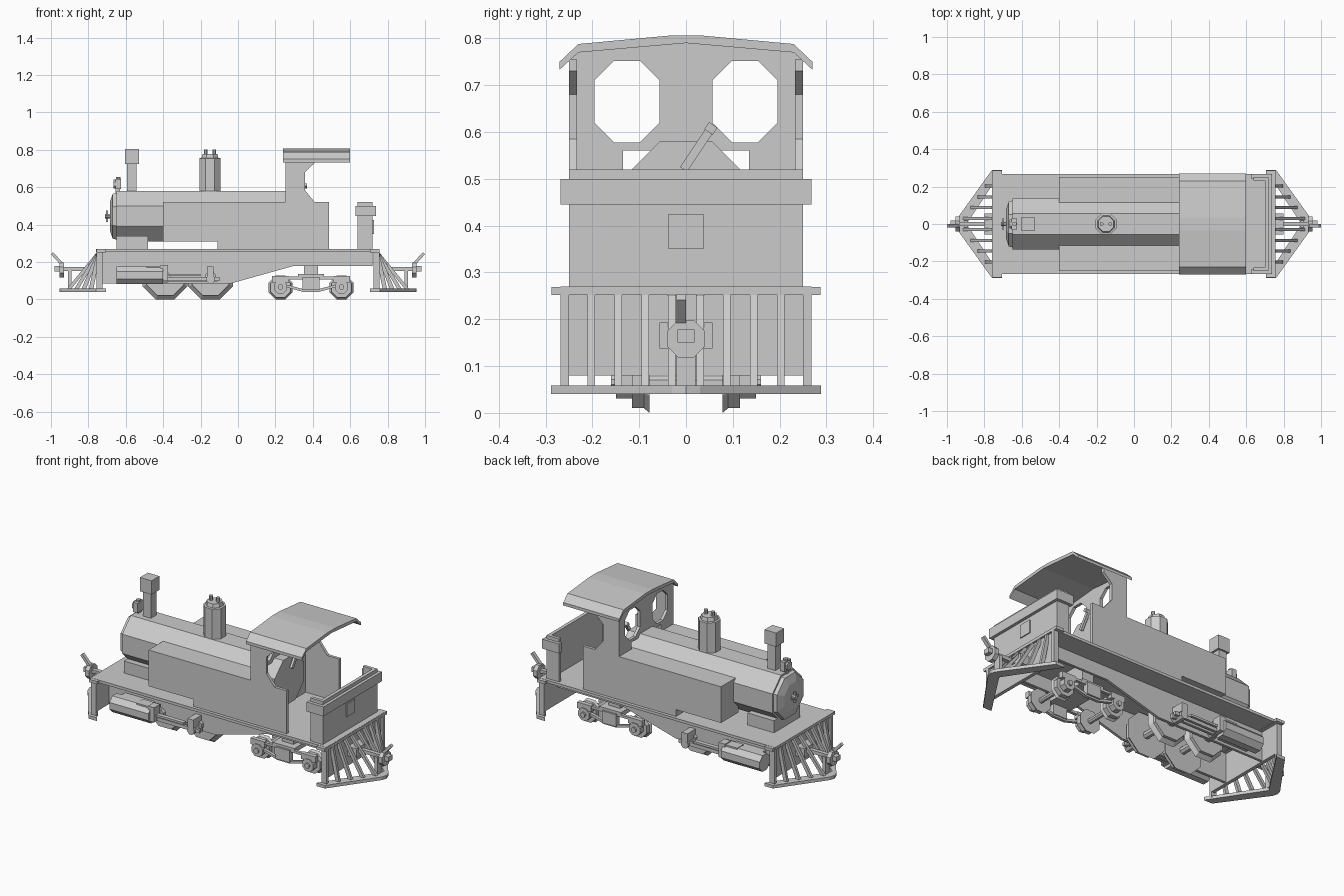
import bpy, bmesh, math
from mathutils import Vector

if "Cube" in bpy.data.objects:
    bpy.data.objects.remove(bpy.data.objects["Cube"])

grey = bpy.data.materials.new("plain grey")
grey.diffuse_color = (0.6, 0.6, 0.6, 1)
grey.use_nodes = True
grey.node_tree.nodes["Principled BSDF"].inputs["Base Color"].default_value = grey.diffuse_color


def place(axis, a, u, v):
    """Point from a distance along an axis plus the two other coordinates in order."""
    return {'x': (a, u, v), 'y': (u, a, v), 'z': (u, v, a)}[axis]


def finish(name, bm):
    bmesh.ops.recalc_face_normals(bm, faces=bm.faces)
    me = bpy.data.meshes.new(name)
    bm.to_mesh(me)
    bm.free()
    me.materials.append(grey)
    ob = bpy.data.objects.new(name, me)
    bpy.context.collection.objects.link(ob)
    return ob


def prism(name, axis, a, b, pts):
    """Flat outline extruded from a to b along an axis."""
    bm = bmesh.new()
    lo = [bm.verts.new(place(axis, a, *p)) for p in pts]
    hi = [bm.verts.new(place(axis, b, *p)) for p in pts]
    bm.faces.new(lo)
    bm.faces.new(hi)
    for i in range(len(pts)):
        j = (i + 1) % len(pts)
        bm.faces.new((lo[i], lo[j], hi[j], hi[i]))
    return finish(name, bm)


def box(name, x0, x1, y0, y1, z0, z1):
    return prism(name, 'z', z0, z1, [(x0, y0), (x1, y0), (x1, y1), (x0, y1)])


def turned(name, axis, c, rings, n=8):
    """Eight-sided turned part; rings are (distance, flat-to-centre radius)."""
    bm = bmesh.new()
    loops = []
    for a, r in rings:
        r /= math.cos(math.pi / n)
        loops.append([bm.verts.new(place(axis, a, c[0] + r * math.cos((k + .5) * math.tau / n),
                                         c[1] + r * math.sin((k + .5) * math.tau / n))) for k in range(n)])
    bm.faces.new(loops[0])
    bm.faces.new(loops[-1])
    for p, q in zip(loops, loops[1:]):
        for k in range(n):
            j = (k + 1) % n
            bm.faces.new((p[k], p[j], q[j], q[k]))
    return finish(name, bm)


def bar(name, axis, a, b, p, q, w):
    """Slanted bar from p to q, extruded along an axis."""
    p, q = Vector(p), Vector(q)
    d = (q - p).normalized() * w / 2
    o = Vector((-d.y, d.x))
    return prism(name, axis, a, b, [p + o, q + o, q - o, p - o])


# Deck
box("deck", -.76, .755, -.268, .268, .254, .27)

# Boiler, saddle, smokebox door
turned("boiler", 'x', (0, .445), [(-.65, .135), (.33, .135)])
box("boiler_saddle", -.65, -.48, -.12, .12, .27, .34)
turned("smokebox_door", 'x', (0, .445), [(-.65, .125), (-.67, .12), (-.685, .075)])
turned("door_spindle", 'x', (0, .445), [(-.685, .012), (-.71, .012)])
box("door_handle_upright", -.705, -.695, -.006, .006, .415, .475)
box("door_handle_cross", -.705, -.695, -.03, .03, .439, .451)

# Headlamp, chimney, dome
box("lamp_bracket", -.655, -.63, -.012, .012, .57, .6)
box("lamp_body", -.655, -.625, -.03, .03, .59, .645)
turned("lamp_lens", 'x', (0, .617), [(-.665, .024), (-.65, .024)])
turned("lamp_vent", 'z', (-.64, 0), [(.645, .012), (.655, .012)])
box("chimney", -.593, -.542, -.026, .026, .56, .73)
box("chimney_cap", -.605, -.53, -.036, .036, .725, .805)
turned("dome", 'z', (-.15, 0), [(.56, .056), (.755, .056), (.757, .045), (.778, .04)])
for s in (-1, 1):
    turned("whistle", 'z', (-.15 + s * .023, 0), [(.77, .01), (.803, .01)])

# Parts repeated on both sides
for s in (-1, 1):
    # water tank, stepped underneath at the front
    prism("side_tank", 'y', s * .09, s * .25,
          [(-.4, .31), (-.11, .31), (-.11, .27), (.26, .27), (.26, .52), (-.4, .52)])
    prism("cab_side", 'y', s * .233, s * .25,
          [(.255, .27), (.487, .27), (.487, .52), (.41, .52), (.357, .585),
           (.357, .68), (.41, .73), (.41, .755), (.255, .755)])
    prism("frame_plate", 'y', s * .135, s * .15,
          [(-.725, .085), (-.04, .085), (.3, .18), (.72, .18), (.72, .254), (-.725, .254)])
    # cylinder and motion
    turned("steam_cylinder", 'x', (s * .205, .13), [(-.65, .047), (-.4, .047)])
    box("cylinder_mount", -.62, -.43, s * .15, s * .2, .1, .175)
    box("valve_chest", -.49, -.38, s * .17, s * .23, .165, .18)
    box("slide_bar", -.42, -.2, s * .19, s * .215, .125, .137)
    box("crosshead", -.415, -.375, s * .18, s * .235, .1, .185)
    box("coupling_rod", -.43, -.11, s * .17, s * .185, .095, .12)
    box("connecting_rod", -.4, -.1, s * .195, s * .21, .1, .12)
    box("motion_bracket", -.167, -.13, s * .15, s * .225, .125, .175)
    turned("crank_boss", 'y', (-.147, .108), [(s * .15, .022), (s * .225, .022)])
    # wheels, inner flange tapering to the tread
    for x in (-.39, -.147):
        turned("driving_wheel", 'y', (x, .12), [(s * .078, .12), (s * .098, .1), (s * .115, .1)])
        turned("wheel_hub", 'y', (x, .12), [(s * .115, .03), (s * .17, .03)])
    for x in (.227, .553):
        turned("bogie_wheel", 'y', (x, .064), [(s * .078, .064), (s * .09, .054), (s * .115, .054)])
        turned("axle_box", 'y', (x, .066), [(s * .115, .035), (s * .15, .035)])
        turned("axle_cap", 'y', (x, .066), [(s * .15, .014), (s * .16, .014)])
        box("axle_box_top", x - .045, x + .045, s * .12, s * .145, .09, .125)
    # bogie side frame
    box("bogie_top_bar", .2, .58, s * .123, s * .14, .108, .122)
    prism("bogie_lower_bar", 'y', s * .123, s * .14,
          [(.24, .085), (.35, .055), (.43, .055), (.54, .085), (.54, .07), (.43, .04), (.35, .04), (.24, .07)])
    box("bogie_spring", .345, .435, s * .118, s * .15, .05, .12)

# Axles and bogie bolster
for x, z, r in ((-.39, .12, .02), (-.147, .12, .02), (.227, .064, .014), (.553, .064, .014)):
    turned("axle", 'y', (x, z), [(-.1, r), (.1, r)])
box("bogie_bolster", .32, .46, -.14, .14, .11, .135)
box("bogie_pivot", .353, .427, -.1, .1, .13, .255)

# Cab front wall with a gap over the boiler and two cut octagonal windows
wall = prism("cab_front", 'x', .255, .272,
             [(-.25, .27), (-.135, .27), (-.135, .56), (.135, .56), (.135, .27), (.25, .27),
              (.25, .755), (.23, .775), (0, .795), (-.23, .775), (-.25, .755)])
for s in (-1, 1):
    y0, y1, z0, z1, c = .057, .195, .578, .752, .041
    cut = prism("window_cutter", 'x', .2, .32,
                [(s * y, z) for y, z in ((y0 + c, z0), (y1 - c, z0), (y1, z0 + c), (y1, z1 - c),
                                         (y1 - c, z1), (y0 + c, z1), (y0, z1 - c), (y0, z0 + c))])
    cut.hide_render = True
    mod = wall.modifiers.new("window", 'BOOLEAN')
    mod.operation = 'DIFFERENCE'
    mod.object = cut
    bpy.context.view_layer.objects.active = wall
    bpy.ops.object.modifier_apply(modifier=mod.name)
    bpy.data.objects.remove(cut)

# Roof and regulator lever
prism("cab_roof", 'x', .24, .6,
      [(-.27, .75), (-.23, .788), (-.035, .806), (.035, .806), (.23, .788), (.27, .75),
       (.27, .733), (.23, .77), (0, .79), (-.23, .77), (-.27, .733)])
bar("regulator_lever", 'x', .34, .355, (-.005, .52), (.058, .615), .018)
bar("regulator_grip", 'x', .335, .37, (.048, .6), (.058, .615), .022)

# Rear bunker: wall with short returns, wrapped by a raised band
prism("rear_bunker", 'z', .27, .52,
      [(.64, -.25), (.72, -.25), (.72, .25), (.64, .25), (.64, .232), (.7, .232), (.7, -.232), (.64, -.232)])
prism("bunker_band", 'z', .445, .5,
      [(.628, -.268), (.737, -.268), (.737, .268), (.628, .268),
       (.628, .24), (.71, .24), (.71, -.24), (.628, -.24)])
box("bunker_hatch", .718, .726, -.037, .037, .35, .425)

# Both ends: beam, slatted guard and coupler
for e in (-1, 1):
    box("end_beam", e * .705, e * .757, -.287, .287, .252, .269)
    box("end_plate", e * .725, e * .745, -.25, .25, .08, .254)
    for s in (-1, 1):
        box("end_post", e * .725, e * .757, s * .25, s * .268, .05, .254)
        prism("guard_base", 'z', .04, .058,
              [(e * .955, 0), (e * .945, s * .03), (e * .76, s * .288), (e * .705, s * .288), (e * .895, 0)])
        for k in range(5):
            y = .03 + k * .0575
            x = .925 - y / .29 * .2
            prism("guard_slat", 'y', s * y - .008, s * y + .008,
                  [(e * .735, .253), (e * .755, .253), (e * (x + .012), .055), (e * (x - .012), .055)])
    box("coupler_mount", e * .745, e * .8, -.057, .057, .138, .193)
    box("coupler_shaft", e * .78, e * .94, -.012, .012, .153, .173)
    turned("coupler_disc", 'x', (0, .158), [(e * .93, .04), (e * .955, .04)])
    box("coupler_jaw", e * .95, e * .98, -.018, .018, .15, .178)
    bar("coupler_hook", 'y', -.02, 0, (e * .935, .182), (e * .994, .247), .016)
    box("guard_strut", e * .89, e * .91, -.02, .02, .055, .16)
